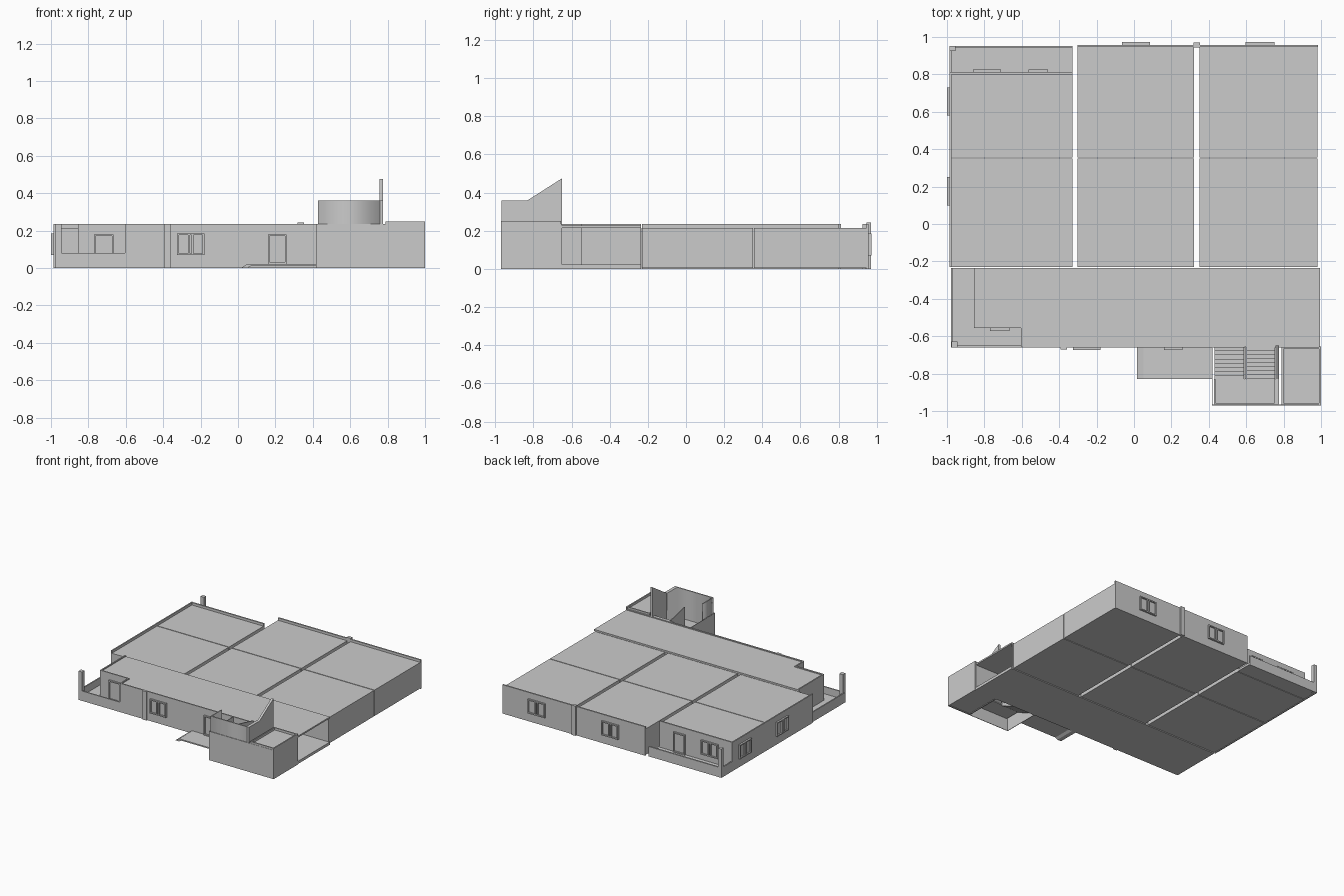
import bpy, bmesh
from mathutils import Vector

if "Cube" in bpy.data.objects:
    bpy.data.objects.remove(bpy.data.objects["Cube"], do_unlink=True)

mat = bpy.data.materials.new("plain grey")
mat.use_nodes = True
grey = (0.6, 0.6, 0.6, 1)
mat.diffuse_color = grey
mat.node_tree.nodes["Principled BSDF"].inputs["Base Color"].default_value = grey


def finish(name, bm):
    bmesh.ops.recalc_face_normals(bm, faces=bm.faces)
    me = bpy.data.meshes.new(name)
    bm.to_mesh(me)
    bm.free()
    me.materials.append(mat)
    ob = bpy.data.objects.new(name, me)
    bpy.context.collection.objects.link(ob)
    return ob


def add_box(bm, x, y, z):
    verts = bmesh.ops.create_cube(bm, size=1)["verts"]
    for v in verts:
        v.co = Vector([(r[0] + r[1]) / 2 + c * (r[1] - r[0])
                       for r, c in zip((x, y, z), v.co)])


def boxes(name, *parts):
    bm = bmesh.new()
    for p in parts:
        add_box(bm, *p)
    return finish(name, bm)


def prism(name, points, axis, lo, hi):
    """Extrude a 2D outline along the given axis."""
    bm = bmesh.new()

    def place(a, b):
        co = [a, b]
        co.insert(axis, lo)
        return co
    face = bm.faces.new([bm.verts.new(place(a, b)) for a, b in points])
    new = bmesh.ops.extrude_face_region(bm, geom=[face])["geom"]
    shift = Vector((0, 0, 0))
    shift[axis] = hi - lo
    bmesh.ops.translate(bm, vec=shift,
                        verts=[g for g in new if isinstance(g, bmesh.types.BMVert)])
    return finish(name, bm)


def opening(name, axis, face, out, a, b, lo=0.07, hi=0.185):
    """Framed window or door standing proud of a wall face."""
    bm = bmesh.new()
    t = 0.009

    def bar(u, z, depth):
        d = sorted((face, face + out * depth))
        add_box(bm, *((u, d, z) if axis == "y" else (d, u, z)))
    mid = (a + b) / 2
    for u in (a + t / 2, b - t / 2) + ((mid - t, mid + t) if b - a > 0.12 else ()):
        bar((u - t / 2, u + t / 2), (lo, hi), 0.014)
    for z in (lo + t / 2, hi - t / 2):
        bar((a, b), (z - t / 2, z + t / 2), 0.014)
    bar((a, b), (lo, hi), 0.003)
    return finish(name, bm)


TOP, CEIL, FLOOR, LOW = 0.235, 0.215, 0.022, 0.08

# Room blocks, separated by narrow gaps
columns = {"left": (-0.978, -0.33), "middle": (-0.302, 0.322), "right": (0.35, 0.982)}
for key, xs in columns.items():
    back = 0.8 if key == "left" else 0.948
    boxes(key + "_front_room", (xs, (-0.23, 0.35), (0.004, CEIL)))
    boxes(key + "_back_room", (xs, (0.356, back), (0.004, CEIL)))

# Outer facades with parapet
boxes("back_facade", ((-0.302, 0.322), (0.946, 0.958), (0, TOP)),
      ((0.35, 0.984), (0.946, 0.958), (0, TOP)))
boxes("side_facade", ((-0.986, -0.976), (-0.23, 0.813), (0, TOP)))
boxes("back_balcony_wall", ((-0.98, -0.33), (0.8, 0.812), (0, TOP)))
boxes("back_pilaster", ((0.318, 0.354), (0.945, 0.97), (0, TOP + 0.008)))

# Rear balcony with low wall and corner post
boxes("back_balcony",
      ((-0.98, -0.33), (0.812, 0.95), (0.004, FLOOR)),
      ((-0.986, -0.33), (0.94, 0.952), (0, LOW)),
      ((-0.986, -0.976), (0.812, 0.952), (0, LOW)))
boxes("back_balcony_post", ((-0.986, -0.955), (0.925, 0.953), (0, TOP)))

# Front hall, open at one end, with a stepped corner
hall = [(-0.85, -0.236), (0.995, -0.236), (0.995, -0.655),
        (-0.6, -0.655), (-0.6, -0.55), (-0.85, -0.55)]
prism("hall_roof", hall, 2, CEIL, CEIL + 0.012)
boxes("hall_floor", ((-0.975, 0.995), (-0.655, -0.236), (0, FLOOR)))
boxes("hall_walls",
      ((-0.6, 0.995), (-0.66, -0.65), (0, TOP)),
      ((-0.605, -0.595), (-0.655, -0.55), (0, TOP)),
      ((-0.852, -0.6), (-0.557, -0.547), (0, TOP)),
      ((-0.855, -0.845), (-0.555, -0.236), (0, TOP)),
      ((-0.85, 0.985), (-0.242, -0.234), (0, CEIL)))
boxes("front_pilaster", ((-0.392, -0.358), (-0.67, -0.65), (0, TOP)))

# Front corner balcony
boxes("front_balcony_parapet",
      ((-0.975, -0.6), (-0.66, -0.65), (0, LOW)),
      ((-0.978, -0.968), (-0.66, -0.236), (0, LOW)))
boxes("front_balcony_post", ((-0.975, -0.943), (-0.66, -0.628), (0, TOP)))

# Windows and doors
for i, (a, b) in enumerate(((-0.065, 0.085), (0.595, 0.75))):
    opening(f"back_window_{i}", "y", 0.958, 1, a, b)
for i, (a, b) in enumerate(((0.1, 0.25), (0.58, 0.73))):
    opening(f"side_window_{i}", "x", -0.986, -1, a, b)
opening("front_window", "y", -0.66, -1, -0.325, -0.18)
opening("front_door", "y", -0.66, -1, 0.16, 0.26, FLOOR, 0.18)
opening("back_balcony_window", "y", 0.812, 1, -0.86, -0.71)
opening("back_balcony_door", "y", 0.812, 1, -0.565, -0.46, FLOOR, 0.185)
opening("front_balcony_door", "y", -0.557, -1, -0.77, -0.665, FLOOR, 0.18)

# Entrance ramp
prism("entrance_ramp", [(0.015, 0), (0.05, 0.022), (0.42, 0.022), (0.42, 0.012), (0.07, 0.012), (0.05, 0)],
      1, -0.83, -0.66)

# Stair enclosure: lower screen walls and landing
boxes("stair_screen",
      ((0.417, 0.998), (-0.97, -0.966), (0, TOP)),
      ((0.417, 0.421), (-0.97, -0.66), (0, TOP)))
boxes("stair_landing", ((0.43, 0.757), (-0.965, -0.83), (0.1, 0.118)))


def flight(name, xs, z0, z1, going):
    """Zigzag stair profile with a sloping underside."""
    n, depth = 8, 0.175
    start = -0.655 if going < 0 else -0.83
    pts = []
    for i in range(n):
        y, z = start + going * depth * i / n, z0 + (z1 - z0) * (i + 1) / n
        pts += [(y, z), (y + going * depth / n, z)]
    pts += [(start + going * depth, z1 - 0.025), (start, z0 - 0.012)]
    prism(name, pts, 0, *xs)


flight("lower_flight", (0.43, 0.588), FLOOR, 0.118, -1)
flight("upper_flight", (0.602, 0.755), 0.118, TOP, 1)
prism("middle_balustrade", [(-0.655, 0.2), (-0.655, 0.25), (-0.83, 0.29), (-0.83, 0.118)],
      0, 0.591, 0.598)

# Upper landing wall, softly shaded, and sloped side wall
landing_wall = prism("upper_landing_wall",
                     [(0.428, -0.83), (0.428, -0.966), (0.758, -0.966), (0.758, -0.83),
                      (0.75, -0.83), (0.75, -0.957), (0.436, -0.957), (0.436, -0.83)],
                     2, 0.118, 0.36)
for p in landing_wall.data.polygons:
    p.use_smooth = abs(p.normal.z) < 0.5
for e in landing_wall.data.edges:
    a, b = (landing_wall.data.vertices[i].co for i in e.vertices)
    e.use_edge_sharp = abs(a.z - b.z) < 0.01
prism("sloped_side_wall", [(-0.966, 0.118), (-0.966, 0.36), (-0.83, 0.36), (-0.65, 0.475),
                           (-0.65, 0.22), (-0.83, 0.1)], 0, 0.757, 0.775)

# Side utility room with a rimmed flat roof
boxes("utility_room",
      ((0.788, 0.995), (-0.962, -0.66), (0.004, FLOOR)),
      ((0.788, 0.995), (-0.962, -0.66), (0.222, 0.232)),
      ((0.788, 0.798), (-0.962, -0.66), (0, 0.25)),
      ((0.99, 1.0), (-0.97, -0.655), (0, 0.25)),
      ((0.788, 0.998), (-0.968, -0.958), (0, 0.25)),
      ((0.788, 0.998), (-0.668, -0.658), (0, 0.25)))
